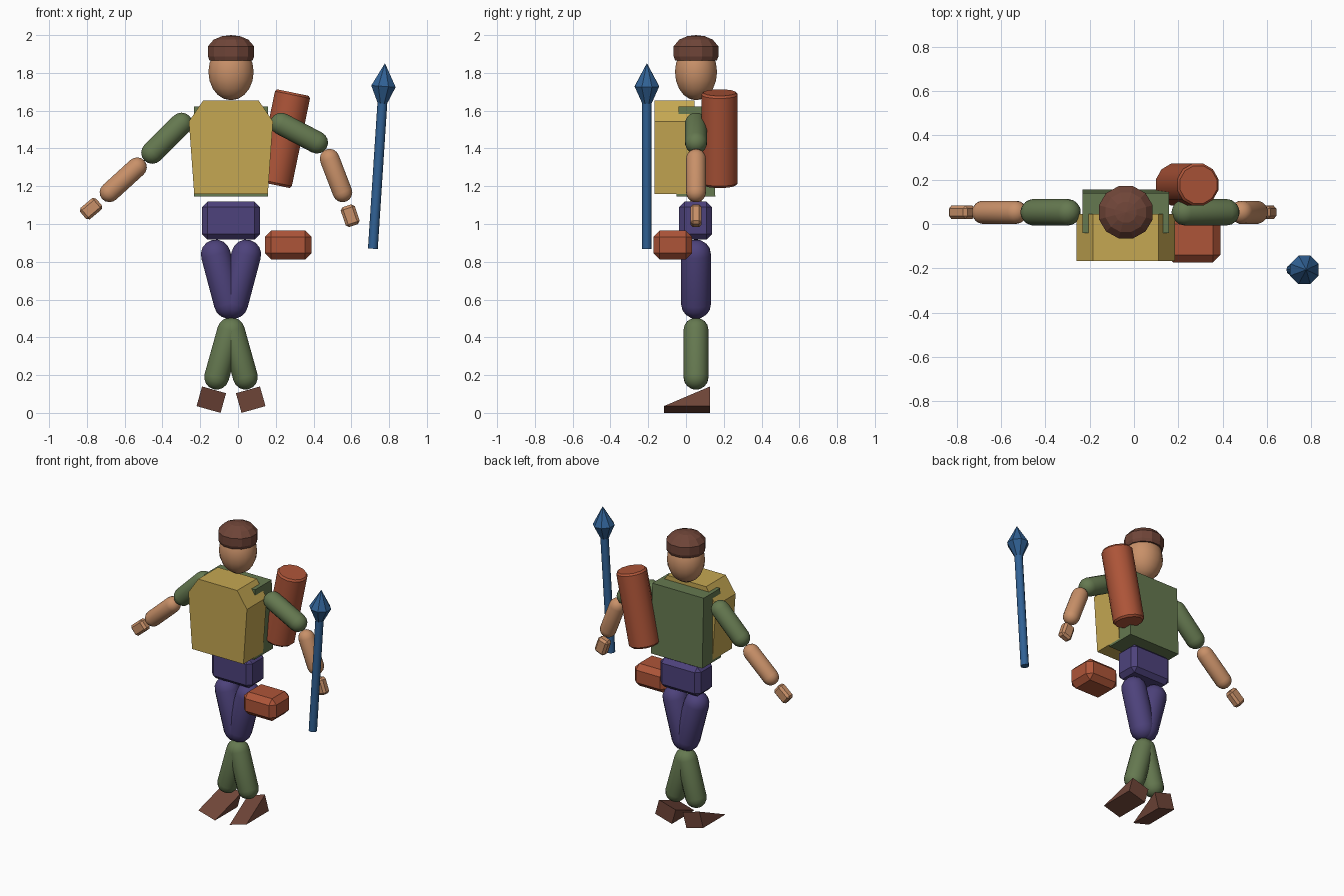
import bpy, bmesh, math
from mathutils import Vector, Matrix

if "Cube" in bpy.data.objects:
    bpy.data.objects.remove(bpy.data.objects["Cube"])

CX, CY = -0.037, 0.053          # centre line of the figure

def material(name, rgb):
    m = bpy.data.materials.new(name)
    m.diffuse_color = (*rgb, 1)
    m.use_nodes = True
    m.node_tree.nodes["Principled BSDF"].inputs["Base Color"].default_value = m.diffuse_color
    return m

YELLOW = material("yellow", (.56, .39, .085))
GREEN = material("green", (.13, .19, .08))
SKIN = material("skin", (.58, .28, .14))
PURPLE = material("purple", (.075, .055, .20))
RED = material("red", (.42, .09, .04))
BROWN = material("brown", (.16, .06, .04))
BLUE = material("blue", (.03, .12, .30))

def finish(name, bm, mat, smooth=None):
    bmesh.ops.recalc_face_normals(bm, faces=bm.faces)
    me = bpy.data.meshes.new(name)
    bm.to_mesh(me)
    bm.free()
    me.materials.append(mat)
    ob = bpy.data.objects.new(name, me)
    bpy.context.collection.objects.link(ob)
    if smooth:
        bpy.ops.object.select_all(action='DESELECT')
        ob.select_set(True)
        bpy.context.view_layer.objects.active = ob
        bpy.ops.object.shade_smooth_by_angle(angle=math.radians(smooth))
    return ob

def lathe(name, profile, a, b, mat, sides=12, smooth=None, squash=1):
    """Spin (radius, height) pairs about the line a-b; height starts at a."""
    d = Vector(b) - Vector(a)
    frame = Matrix.Translation(a) @ d.to_track_quat('Z', 'Y').to_matrix().to_4x4()
    bm = bmesh.new()
    rings = []
    for r, h in profile:
        n = sides if r > 1e-5 else 1
        rings.append([bm.verts.new(frame @ Vector((r * math.cos(t), squash * r * math.sin(t), h)))
                      for t in (2 * math.pi * (i + .5) / sides for i in range(n))])
    for lo, hi in zip(rings, rings[1:]):
        for i in range(sides):
            j = (i + 1) % sides
            quad = [lo[i % len(lo)], lo[j % len(lo)], hi[j % len(hi)], hi[i % len(hi)]]
            bm.faces.new(list(dict.fromkeys(quad)))
    for ring in (rings[0], rings[-1]):
        if len(ring) > 1:
            bm.faces.new(ring)
    return finish(name, bm, mat, smooth)

def capsule(name, a, b, r, mat):
    length = (Vector(b) - Vector(a)).length
    arc = [(r * math.sin(k * math.pi / 8), r * math.cos(k * math.pi / 8)) for k in range(5)]
    profile = [(x, -h) for x, h in arc] + [(x, length + h) for x, h in reversed(arc)]
    return lathe(name, profile, a, b, mat, 16, 40)

def box(name, centre, size, mat, chamfer=0, tilt=0):
    bm = bmesh.new()
    bmesh.ops.create_cube(bm, size=1)
    bmesh.ops.scale(bm, vec=size, verts=bm.verts)
    if chamfer:
        bmesh.ops.bevel(bm, geom=bm.edges[:], offset=chamfer, segments=1, affect='EDGES')
    bm.transform(Matrix.Translation(centre) @ Matrix.Rotation(tilt, 4, 'Y'))
    return finish(name, bm, mat)

def prism(name, outline, depth, mat, matrix):
    """Extrude a flat outline along its local z by depth."""
    bm = bmesh.new()
    f = bm.faces.new([bm.verts.new((x, y, 0)) for x, y in outline])
    out = bmesh.ops.extrude_face_region(bm, geom=[f])
    bmesh.ops.translate(bm, vec=(0, 0, depth),
                        verts=[v for v in out['geom'] if isinstance(v, bmesh.types.BMVert)])
    bm.transform(matrix)
    return finish(name, bm, mat)

# Head and cap
arc = [k * math.pi / 10 for k in range(11)]
lathe("head", [(.122 * math.sin(t), .15 - .15 * math.cos(t)) for t in arc],
      (CX, CY, 1.655), (CX, CY, 2), SKIN, 16, 40, .93)
lathe("cap", [(.118, 0), (.126, .02), (.126, .075), (.095, .11), (.05, .128), (0, .134)],
      (CX, CY, 1.866), (CX, CY, 2.1), BROWN, 12, None, .97)

# Torso (back leans in slightly), breastplate and hips
YZ = Matrix(((0, 0, 1, -.232), (1, 0, 0, 0), (0, 1, 0, 0), (0, 0, 0, 1)))
prism("torso", [(-.05, 1.145), (.155, 1.145), (.14, 1.622), (-.04, 1.622)], .39, GREEN, YZ)
XZ = Matrix(((1, 0, 0, 0), (0, 0, 1, -.167), (0, 1, 0, 0), (0, 0, 0, 1)))
prism("breastplate", [(-.232, 1.16), (.158, 1.16), (.185, 1.543), (.11, 1.653),
                      (-.185, 1.653), (-.26, 1.543)], .213, YELLOW, XZ)
box("hips", (CX, .05, 1.018), (.306, .174, .20), PURPLE, .028)

# Arms: each joint is an (x, z) pair; hand gives centre and tilt
ARMS = {"right": ((-.30, 1.53), (-.453, 1.378), (-.535, 1.30), (-.68, 1.168), (-.778, 1.081), .87),
        "left": ((.23, 1.53), (.417, 1.432), (.485, 1.345), (.553, 1.168), (.594, 1.044), -.33)}
for side, (s, e, f, w, h, tilt) in ARMS.items():
    at = lambda p: (p[0], CY, p[1])
    capsule(side + "_upper_arm", at(s), at(e), .06, GREEN)
    capsule(side + "_forearm", at(f), at(w), .053, SKIN)
    box(side + "_hand", at(h), (.078, .06, .11), SKIN, .014, tilt)

# Legs and wedge shoes, mirrored about the centre line
for side, m in (("right", -1), ("left", 1)):
    capsule(side + "_thigh", (CX + m * .081, CY, .838), (CX + m * .012, CY, .578), .08, PURPLE)
    capsule(side + "_shin", (CX + m * .007, CY, .437), (CX + m * .076, CY, .19), .067, GREEN)
    place = Matrix.Translation((CX + m * .119, 0, .018)) @ Matrix.Rotation(-m * .275, 4, 'Y')
    wedge = Matrix(((0, 0, 1, -.066), (1, 0, 0, 0), (0, 1, 0, 0), (0, 0, 0, 1)))
    prism(side + "_shoe", [(-.117, 0), (.127, 0), (.127, .108)], .132, BROWN, place @ wedge)

# Bedroll on the back and hip pouch
lathe("bedroll", [(.088, 0), (.098, .012), (.098, .486), (.088, .498)],
      (.19, .178, 1.208), (.291, .178, 1.696), RED, 12, 35)
box("pouch", (.266, -.07, .888), (.248, .206, .153), RED, .034)

# Spear
base, neck = (.714, -.207, .869), (.764, -.207, 1.637)
lathe("spear_shaft", [(.026, 0), (.026, .78)], base, neck, BLUE, 10, 40)
lathe("spear_head", [(.026, 0), (.070, .092), (0, .215)], neck, (.778, -.207, 1.85), BLUE, 8)
